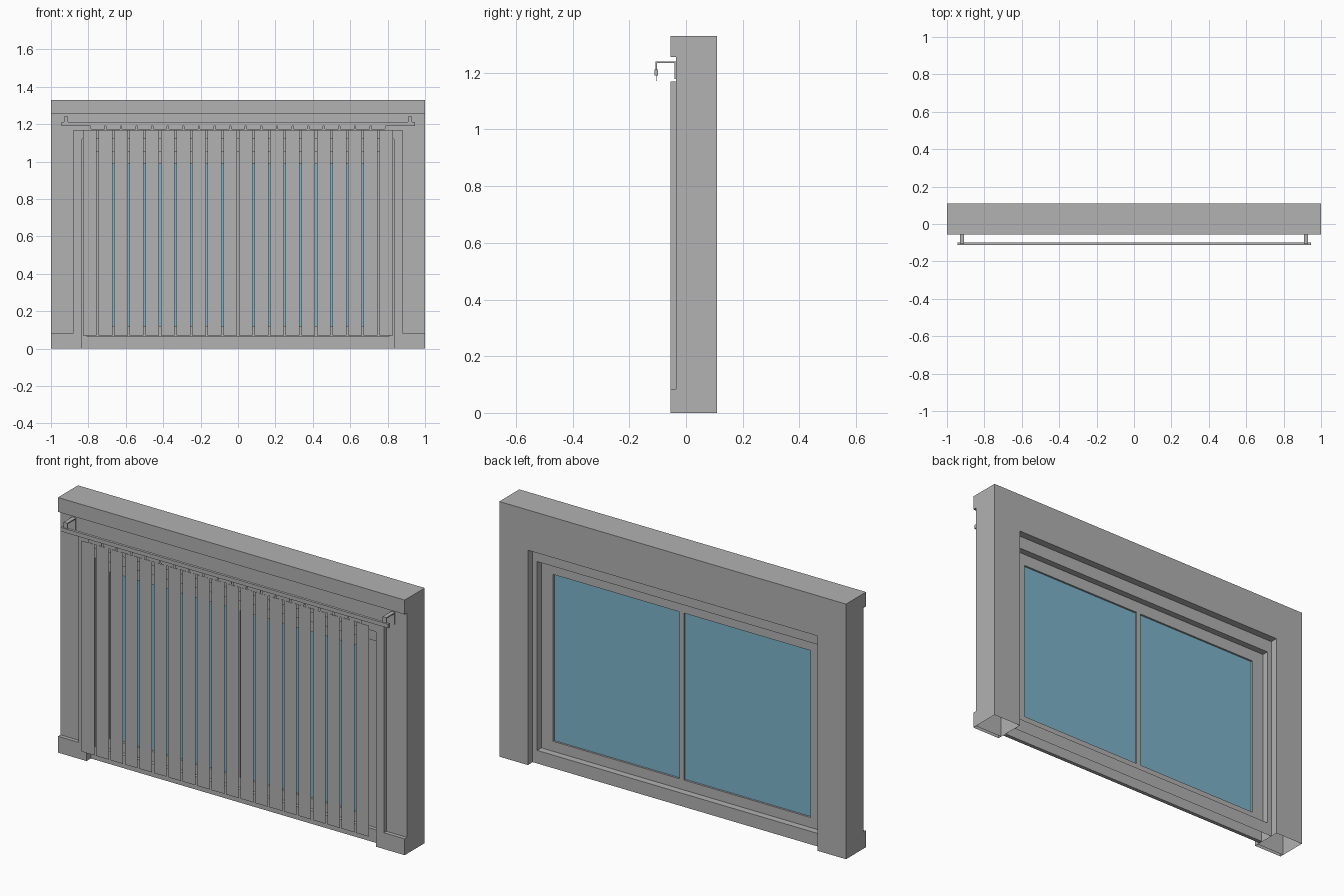
import bpy, bmesh

cube = bpy.data.objects.get("Cube")
if cube:
    bpy.data.objects.remove(cube, do_unlink=True)


def material(name, rgb):
    m = bpy.data.materials.new(name)
    m.use_nodes = True
    m.diffuse_color = (*rgb, 1)
    m.node_tree.nodes["Principled BSDF"].inputs["Base Color"].default_value = (*rgb, 1)
    return m


GREY = material("plain grey", (0.445, 0.445, 0.445))
BLUE = material("window blue", (0.205, 0.462, 0.597))


def extrude(name, polygons, y0, y1, mat=GREY, open_bottom=False):
    """Extrude flat (x, z) polygons from y0 to y1; equal depths leave a sheet."""
    bm = bmesh.new()
    for poly in polygons:
        bm.faces.new([bm.verts.new((x, y0, z)) for x, z in poly])
    bmesh.ops.remove_doubles(bm, verts=bm.verts, dist=0.0001)
    if y1 != y0:
        ext = bmesh.ops.extrude_face_region(bm, geom=bm.faces[:], use_keep_orig=True)
        moved = [g for g in ext["geom"] if isinstance(g, bmesh.types.BMVert)]
        bmesh.ops.translate(bm, verts=moved, vec=(0, y1 - y0, 0))
        bmesh.ops.recalc_face_normals(bm, faces=bm.faces[:])
    if open_bottom:
        floor = [f for f in bm.faces if all(v.co.z < 0.001 for v in f.verts)]
        bmesh.ops.delete(bm, geom=floor, context="FACES")
    mesh = bpy.data.meshes.new(name)
    bm.to_mesh(mesh)
    bm.free()
    mesh.materials.append(mat)
    obj = bpy.data.objects.new(name, mesh)
    bpy.context.collection.objects.link(obj)
    return obj


def rect(x0, x1, z0, z1):
    return [(x0, z0), (x1, z0), (x1, z1), (x0, z1)]


def ring(outer, inner):
    """Four mitred quads between two rectangles."""
    a, b = rect(*outer), rect(*inner)
    return [[a[i], a[(i + 1) % 4], b[(i + 1) % 4], b[i]] for i in range(4)]


def mirrored(half):
    """Close a left-hand outline with its right-hand copy."""
    return half + [(-x, z) for x, z in reversed(half)]


OPEN_X, OPEN_TOP, TOP = 0.835, 1.12, 1.33
WALL_Y, TRIM_Y, BACK_Y = -0.035, -0.055, 0.11

# Wall with the window opening, hollow underneath
extrude("wall", [mirrored([(-OPEN_X, OPEN_TOP), (-OPEN_X, 0), (-1, 0), (-1, TOP)])],
        WALL_Y, BACK_Y, open_bottom=True)

# Baseboards and casing in one outline, and the cornice
extrude("casing_and_baseboard",
        [mirrored([(-OPEN_X, OPEN_TOP), (-OPEN_X, 0), (-1, 0), (-1, 0.085),
                   (-0.88, 0.085), (-0.88, 1.17)])],
        TRIM_Y, WALL_Y, open_bottom=True)
extrude("cornice", [rect(-1, 1, 1.255, TOP)], TRIM_Y, WALL_Y)

# Window frame, sash, mullion and panes
extrude("window_frame", ring((-OPEN_X, OPEN_X, 0, OPEN_TOP), (-0.81, 0.81, 0.068, 1.052)),
        -0.02, 0.07, open_bottom=True)
extrude("frame_lip", [rect(-0.83, 0.83, 0, 0.06)], -0.019, 0.0)
extrude("window_sash", ring((-0.81, 0.81, 0.068, 1.052), (-0.742, 0.742, 0.12, 0.99)),
        0.0, 0.035)
extrude("mullion", [rect(-0.012, 0.012, 0.12, 0.99)], 0.0, 0.035)
for side, x0 in (("right", -0.742), ("left", 0.012)):
    extrude(side + "_pane", [rect(x0, x0 + 0.73, 0.12, 0.99)], 0.012, 0.025, BLUE)

# Blind rail with its wall brackets
extrude("blind_rail", [rect(-0.945, 0.945, 1.19, 1.211)], -0.112, -0.098)
for side, x in (("right", -0.92), ("left", 0.92)):
    span = (x - 0.011, x + 0.011)
    extrude(side + "_bracket_plate", [rect(*span, 1.178, 1.24)], -0.04, WALL_Y)
    extrude(side + "_bracket_arm", [rect(*span, 1.234, 1.24)], -0.108, -0.04)
    extrude(side + "_bracket_drop", [rect(*span, 1.211, 1.234)], -0.108, -0.102)

# Thin vertical slats, with links joining neighbours under the rail
COUNT, PITCH, SLAT_Y = 20, 0.0834, -0.105
slats, links = [], []
for i in range(COUNT):
    x = (i - (COUNT - 1) / 2) * PITCH
    slats.append(rect(x - 0.037, x + 0.037, 0.07, 1.17))
    if i < COUNT - 1:
        g = x + PITCH / 2
        links.append([(g - 0.038, 1.176), (g - 0.034, 1.171), (g + 0.034, 1.171),
                      (g + 0.038, 1.176), (g + 0.038, 1.19), (g - 0.038, 1.19)])
extrude("blind_slats", slats, SLAT_Y, SLAT_Y)
extrude("slat_links", links, SLAT_Y - 0.001, SLAT_Y + 0.001)
